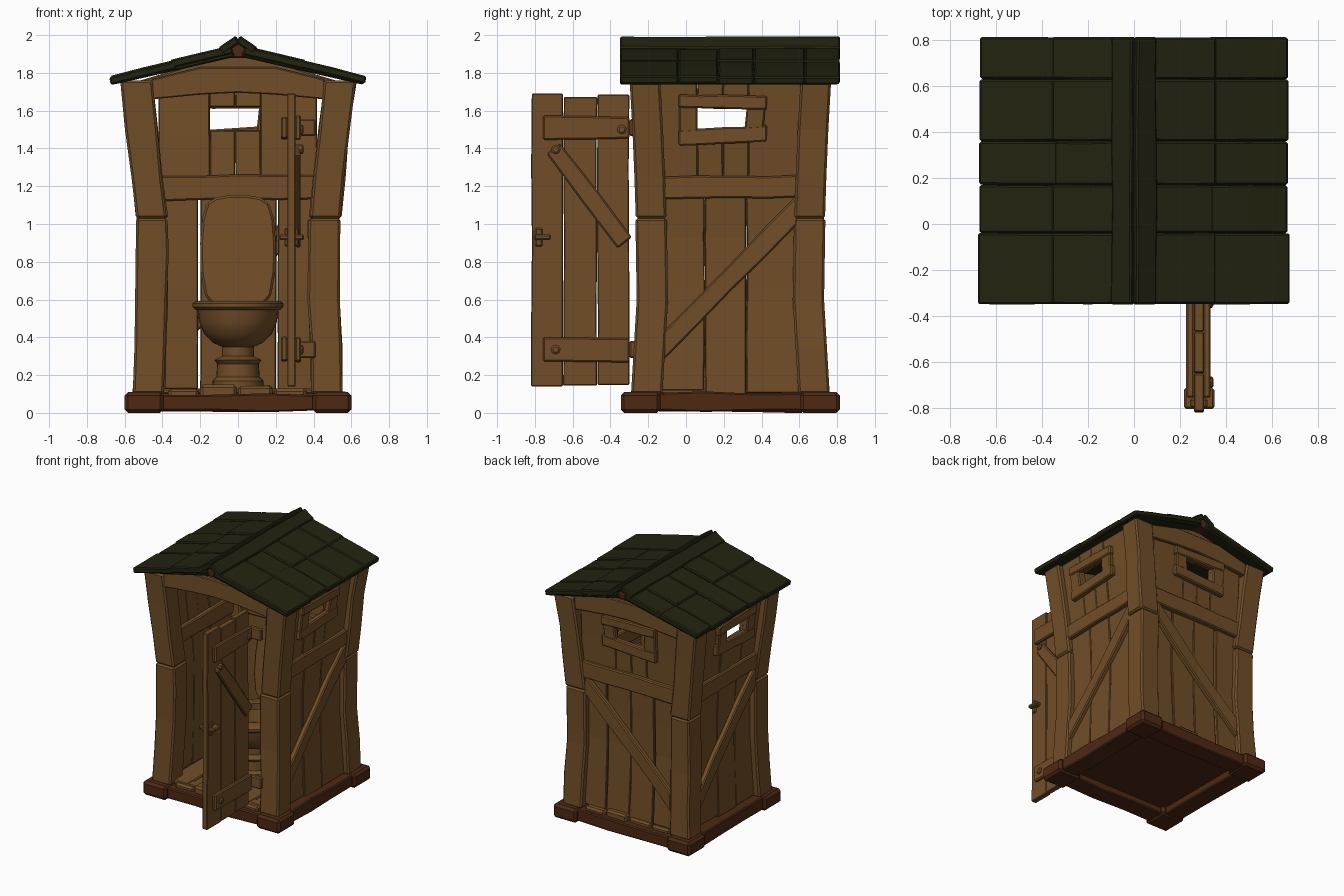
import bpy, bmesh, math, random
from mathutils import Vector as V

if "Cube" in bpy.data.objects:
    bpy.data.objects.remove(bpy.data.objects["Cube"])
random.seed(4)

def mat(name, c):
    m = bpy.data.materials.new(name)
    m.diffuse_color = (*c, 1)
    m.use_nodes = True
    m.node_tree.nodes["Principled BSDF"].inputs["Base Color"].default_value = m.diffuse_color
    return m
WOOD = mat("brown wood", (0.165, 0.076, 0.021))
DARK = mat("dark red wood", (0.075, 0.022, 0.007))
ROOF = mat("dark green roof", (0.016, 0.017, 0.005))

def finish(name, bm, m, bevel=0.0, smooth=False):
    bmesh.ops.recalc_face_normals(bm, faces=bm.faces)
    me = bpy.data.meshes.new(name)
    bm.to_mesh(me)
    bm.free()
    me.materials.append(m)
    ob = bpy.data.objects.new(name, me)
    bpy.context.collection.objects.link(ob)
    if bevel:
        b = ob.modifiers.new("worn edges", 'BEVEL')
        b.width, b.segments = bevel, 1
    if smooth:
        bpy.ops.object.select_all(action='DESELECT')
        ob.select_set(True)
        bpy.context.view_layer.objects.active = ob
        bpy.ops.object.shade_smooth_by_angle(angle=math.radians(40))
    return ob

def loft(bm, rings, cap=True):
    vs = [[bm.verts.new(p) for p in r] for r in rings]
    n = len(vs[0])
    for a, b in zip(vs, vs[1:]):
        for i in range(n):
            bm.faces.new((a[i], a[(i + 1) % n], b[(i + 1) % n], b[i]))
    if cap:
        bm.faces.new(vs[0])
        bm.faces.new(vs[-1])

# rough timber: rectangle with half-sizes w and t swept along a path
def beam(name, path, w, t, m=WOOD, jit=0.005, bevel=0.008):
    w, t = V(w), V(t)
    bm = bmesh.new()
    rings = []
    for p in path:
        q = V(p) + w.normalized() * random.uniform(-jit, jit)
        k = 1 + random.uniform(-jit, jit) / w.length
        rings.append([q + w * k * a + t * b for a, b in ((-1, -1), (1, -1), (1, 1), (-1, 1))])
    loft(bm, rings)
    return finish(name, bm, m, bevel)

def box(name, x, y, z, m=WOOD, jit=0.0, bevel=0.008):
    c = [(a + b) / 2 for a, b in (x, y, z)]
    h = [(b - a) / 2 for a, b in (x, y, z)]
    return beam(name, [(c[0], c[1], z[0]), (c[0], c[1], z[1])], (h[0], 0, 0), (0, h[1], 0), m, jit, bevel)

# outline in x,z extruded along y, leaning back by shear
def prism(name, pts, y0, y1, m=WOOD, bevel=0.006, shear=0.0, z0=0.0):
    bm = bmesh.new()
    loft(bm, [[(x, y + shear * (z - z0), z) for x, z in pts] for y in (y0, y1)])
    return finish(name, bm, m, bevel)

# bowed post line: half spacing in x and y by height
CY = 0.235
TAB = [(0.1, 0.473, 0.443), (0.6, 0.457, 0.413), (1.03, 0.458, 0.42), (1.4, 0.498, 0.432), (1.77, 0.542, 0.453)]
def span(z):
    z = min(max(z, 0.1), 1.77)
    for a, b in zip(TAB, TAB[1:]):
        if z <= b[0]:
            f = (z - a[0]) / (b[0] - a[0])
            return a[1] + (b[1] - a[1]) * f, a[2] + (b[2] - a[2]) * f

# corner posts in two lengths, and base corner blocks
for sx, nx in ((-1, "left"), (1, "right")):
    for sy, ny in ((-1, "front"), (1, "back")):
        for part, zs, h in (("lower", (0.1, 0.35, 0.6, 0.85, 1.03), 0.085), ("upper", (1.03, 1.25, 1.5, 1.76), 0.083)):
            path = [(sx * span(z)[0], CY + sy * span(z)[1], z) for z in zs]
            beam(f"{ny}_{nx}_post_{part}", path, (h, 0, 0), (0, h - 0.002, 0), jit=0.004, bevel=0.012)
        xs = sorted((sx * 0.395, sx * 0.6))
        ys = sorted((CY + sy * 0.37, CY + sy * 0.58))
        box(f"{ny}_{nx}_base_block", xs, ys, (0, 0.11), DARK, bevel=0.018)

# base sills, underside and floor boards
for sy, n in ((-1, "front"), (1, "back")):
    y = CY + sy * 0.475
    beam(n + "_sill", [(x, y, 0.055) for x in (-0.42, -0.15, 0.15, 0.42)], (0, 0, 0.045), (0, 0.075, 0), DARK)
    edges = (-0.37, -0.2, 0.0, 0.19, 0.37)
    for i, (a, b) in enumerate(zip(edges, edges[1:])):
        top = random.uniform(0.125, 0.15)
        box(f"{n}_threshold_piece_{i}", (a, b - 0.008), sorted((y - sy * 0.09, y + sy * random.uniform(0.02, 0.05))),
            (0.075, top), bevel=0.014)
for sx, n in ((-1, "left"), (1, "right")):
    beam(n + "_sill", [(sx * 0.5, y, 0.055) for y in (-0.15, 0.1, 0.35, 0.62)], (0, 0, 0.05), (0.075, 0, 0), DARK)
box("floor_underside", (-0.45, 0.45), (-0.2, 0.68), (0.06, 0.1), DARK)
for i in range(5):
    box(f"floor_board_{i}", (-0.45 + i * 0.18, -0.275 + i * 0.18), (-0.24, 0.66), (0.1, 0.13))

# plank wall with window, rail and diagonal brace; u runs along the wall, z up, o outward
def wall(name, side, edges, hole, dia):
    if side == "back":
        P = lambda u, z, o: (u, CY + span(z)[1] + o, z)
        U, N = V((1, 0, 0)), V((0, 1, 0))
    else:
        P = lambda u, z, o: (side * (span(z)[0] + o), u, z)
        U, N = V((0, 1, 0)), V((1, 0, 0))
    def plank(n, a, b, z0, z1):
        k = max(2, round((z1 - z0) / 0.25) + 1)
        zs = [z0 + (z1 - z0) * i / (k - 1) for i in range(k)]
        o = 0.018 + random.uniform(-0.005, 0.005)
        beam(f"{name}_{n}", [P((a + b) / 2, z, o) for z in zs], U * ((b - a) / 2), N * 0.02, jit=0.002, bevel=0.005)
    def across(n, u0, z0, u1, z1, h, o, t, jit=0.005, k=5):
        path = [P(u0 + (u1 - u0) * i / (k - 1), z0 + (z1 - z0) * i / (k - 1), o) for i in range(k)]
        beam(f"{name}_{n}", path, (0, 0, h), N * t, jit=jit)
    for i, (a, b) in enumerate(edges):
        plank(f"lower_plank_{i}", a, b, 0.1 + random.uniform(0, 0.04), 1.2)
    lo, hi = edges[0][0], edges[-1][1]
    h0, h1 = hole
    hm = (h0 + h1) / 2
    plank("upper_plank_a", lo, h0, 1.18, 1.76)
    plank("upper_plank_b", h1, hi, 1.18, 1.76)
    for j, (a, b) in enumerate(((h0, hm), (hm, h1))):
        plank(f"under_window_{j}", a, b, 1.18, 1.495)
        plank(f"over_window_{j}", a, b, 1.62, 1.76)
    across("rail", lo - 0.02, 1.19, hi + 0.02, 1.2, 0.062, 0.02, 0.05)
    across("brace", dia[0], 0.35, dia[1], 1.08, 0.075, 0.052, 0.022)
    # window frame, slightly crooked
    across("window_head", h0 - 0.1, 1.652, h1 + 0.1, 1.64, 0.036, 0.05, 0.022, 0.002)
    across("window_ledge", h0 - 0.1, 1.455, h1 + 0.1, 1.48, 0.042, 0.05, 0.022, 0.002)
    for j, (c, s) in enumerate(((h0 - 0.048, 0), (h1 + 0.045, -0.02))):
        beam(f"{name}_window_jamb_{j}", [P(c + s, 1.46, 0.045), P(c, 1.65, 0.045)], U * 0.05, N * 0.022, jit=0)

side_edges = [(-0.14, 0.098), (0.1, 0.318), (0.32, 0.61)]
wall("right_wall", 1, side_edges, (0.06, 0.33), (-0.12, 0.59))
wall("left_wall", -1, side_edges, (0.06, 0.33), (0.59, -0.12))
wall("back_wall", "back", [(-0.42, -0.212), (-0.2, -0.001), (0.001, 0.203), (0.211, 0.42)], (-0.15, 0.12), (-0.38, 0.38))

# gables with arched tie boards
gable = [(-0.6, 1.735), (-0.45, 1.665), (0, 1.70), (0.45, 1.665), (0.6, 1.735), (0.1, 1.885), (0, 1.91), (-0.1, 1.885)]
tie = [(-0.455, 1.66), (-0.2, 1.685), (0, 1.695), (0.2, 1.685), (0.455, 1.66), (0.46, 1.765), (0.2, 1.83), (-0.2, 1.83), (-0.46, 1.765)]
prism("front_gable", gable, -0.255, -0.20)
prism("front_tie_board", tie, -0.285, -0.24)
prism("back_gable", gable, 0.67, 0.715)
prism("back_tie_board", tie, 0.70, 0.745)

# roof: under-sheet plus two overlapping rows of boards each side, ridge beam and cap
prism("ridge_beam", [(-0.05, 1.88), (0.05, 1.88), (0.04, 1.94), (0, 1.96), (-0.04, 1.94)], -0.335, 0.80, DARK)
ys = (-0.35, -0.04, 0.17, 0.36, 0.63, 0.815)
for sx, n in ((-1, "left"), (1, "right")):
    beam(n + "_roof_sheet", [(sx * x, 0.233, z) for x, z in ((0.02, 1.898), (0.35, 1.822), (0.66, 1.752))],
         (0, 0.575, 0), (0, 0, 0.014), ROOF, 0)
    for i, (a, b) in enumerate(zip(ys, ys[1:])):
        d = random.uniform(-0.006, 0.006)
        c, h = (a + b) / 2, (b - a) / 2 - 0.001
        e = 0.672 + random.uniform(-0.006, 0.006)
        beam(f"{n}_lower_shingle_{i}", [(sx * x, c, z + d) for x, z in ((0.33, 1.843), (0.5, 1.803), (e, 1.758))],
             (0, h, 0), (0.004 * sx, 0, 0.02), ROOF, 0.001)
        beam(f"{n}_upper_shingle_{i}", [(sx * x, c, z - d) for x, z in ((0.03, 1.922), (0.2, 1.882), (0.355, 1.845))],
             (0, h, 0), (0.004 * sx, 0, 0.022), ROOF, 0.001)
    path = [(sx * 0.047, y, 1.947) for y in (-0.35, -0.1, 0.1, 0.35, 0.6, 0.815)]
    beam(n + "_ridge_cap", path, (sx * 0.044, 0, -0.03), (sx * 0.010, 0, 0.019), ROOF, 0.003)

# open door: planks, battens, diagonal, bolts, handle, hinges
dy = (-0.818, -0.65, -0.47, -0.30)
for i, (a, b) in enumerate(zip(dy, dy[1:])):
    top = (1.69, 1.672, 1.685)[i]
    beam(f"door_plank_{i}", [(0.283, (a + b) / 2, z) for z in (0.14 + 0.004 * i, 0.5, 0.9, 1.3, top)],
         (0, (b - a) / 2 - 0.001, 0), (0.022, 0, 0), jit=0.002, bevel=0.005)
for n, z in (("upper", 1.51), ("lower", 0.335)):
    beam(f"door_{n}_batten", [(0.318, y, z) for y in (-0.757, -0.53, -0.30)], (0, 0, 0.06), (0.016, 0, 0))
    beam(f"door_{n}_inner_batten", [(0.245, y, z) for y in (-0.757, -0.53, -0.32)], (0, 0, 0.06), (0.018, 0, 0))
    box(f"door_{n}_hinge", (0.30, 0.41), (-0.30, -0.262), (z - 0.045, z + 0.045))
beam("door_diagonal", [(0.318, -0.70, 1.40), (0.318, -0.51, 1.155), (0.318, -0.325, 0.9)], (0, 0.036, 0.028), (0.014, 0, 0))
box("door_handle", (0.218, 0.35), (-0.805, -0.715), (0.915, 0.945))
box("door_latch_plate", (0.245, 0.32), (-0.80, -0.76), (0.88, 0.98))
for i, (y, z) in enumerate(((-0.69, 1.395), (-0.69, 0.335), (-0.34, 1.50))):
    bm = bmesh.new()
    loft(bm, [[(x, y + r * math.cos(k * math.pi / 4), z + r * math.sin(k * math.pi / 4)) for k in range(8)]
              for x, r in ((0.32, 0.025), (0.34, 0.025), (0.347, 0.015))])
    finish(f"door_bolt_{i}", bm, WOOD)

# toilet: lathed bowl and seat, egg-shaped open lid with heart
def lathe(name, prof, cy, ky, closed=False):
    bm = bmesh.new()
    rings = [[(r * math.cos(k * math.pi / 14), cy + ky * r * math.sin(k * math.pi / 14), z) for k in range(28)] for r, z in prof]
    loft(bm, rings + ([rings[0]] if closed else []), not closed)
    bmesh.ops.remove_doubles(bm, verts=bm.verts, dist=1e-5)
    finish(name, bm, WOOD, smooth=True)
lathe("toilet_bowl", [(0.135, 0.12), (0.135, 0.17), (0.115, 0.19), (0.11, 0.26), (0.125, 0.28), (0.085, 0.30), (0.085, 0.35), (0.13, 0.37),
                      (0.18, 0.42), (0.205, 0.48), (0.215, 0.545), (0.165, 0.545), (0.14, 0.45), (0.06, 0.41)], 0.22, 1.12)
lathe("toilet_seat", [(0.15, 0.545), (0.225, 0.545), (0.24, 0.56), (0.24, 0.58), (0.225, 0.592), (0.15, 0.592)], 0.22, 1.12, True)
half = [(0.13, 0.57), (0.175, 0.62), (0.198, 0.75), (0.20, 0.9), (0.19, 1.03), (0.165, 1.11), (0.12, 1.14), (0.05, 1.152)]
prism("toilet_lid", half + [(-x, z) for x, z in half[::-1]], 0.45, 0.49, bevel=0.012, shear=0.12, z0=0.57)
hh = [(0, 0.87), (0.035, 0.90), (0.06, 0.935), (0.055, 0.965), (0.03, 0.975)]
prism("lid_heart", hh + [(0, 0.95)] + [(-x, z) for x, z in hh[:0:-1]], 0.444, 0.452, bevel=0, shear=0.12, z0=0.57)
